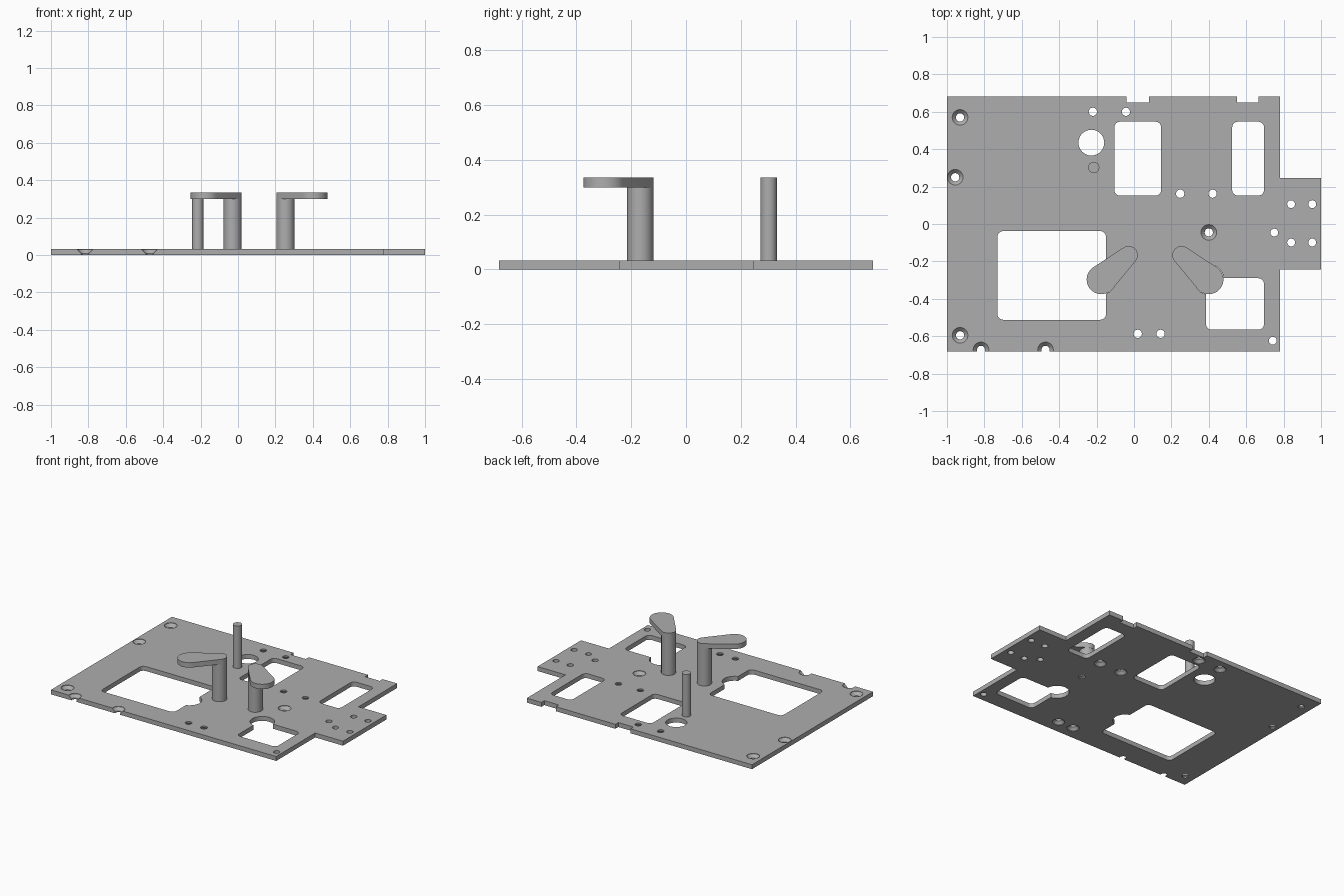
import bpy, bmesh, math
from mathutils import Vector

if "Cube" in bpy.data.objects:
    bpy.data.objects.remove(bpy.data.objects["Cube"], do_unlink=True)

grey = bpy.data.materials.new("plain grey")
grey.use_nodes = True
grey.diffuse_color = (0.42, 0.42, 0.42, 1)
grey.node_tree.nodes["Principled BSDF"].inputs["Base Color"].default_value = grey.diffuse_color

T = 0.032      # plate thickness
TOP = 0.335    # height of posts and arms


def loft(name, sections):
    """Closed solid through (z, outline) sections with equal point counts."""
    bm = bmesh.new()
    rings = [[bm.verts.new((x, y, z)) for x, y in pts] for z, pts in sections]
    for lo, hi in zip(rings, rings[1:]):
        for i in range(len(lo)):
            j = (i + 1) % len(lo)
            bm.faces.new((lo[i], lo[j], hi[j], hi[i]))
    bm.faces.new(rings[0][::-1])
    bm.faces.new(rings[-1])
    bmesh.ops.recalc_face_normals(bm, faces=bm.faces)
    mesh = bpy.data.meshes.new(name)
    bm.to_mesh(mesh)
    bm.free()
    mesh.materials.append(grey)
    ob = bpy.data.objects.new(name, mesh)
    bpy.context.collection.objects.link(ob)
    return ob


def prism(name, pts, z0, z1):
    return loft(name, [(z0, pts), (z1, pts)])


def arc(x, y, r, a0, a1, n):
    return [(x + r * math.cos(a0 + (a1 - a0) * i / n),
             y + r * math.sin(a0 + (a1 - a0) * i / n)) for i in range(n + 1)]


def circle(x, y, r, n=32):
    return arc(x, y, r, 0, math.tau, n)[:-1]


def rounded(x0, x1, y0, y1, r=0.03):
    q = math.pi / 2
    corners = ((x1 - r, y1 - r), (x0 + r, y1 - r), (x0 + r, y0 + r), (x1 - r, y0 + r))
    return [p for i, c in enumerate(corners) for p in arc(*c, r, i * q, (i + 1) * q, 6)]


def capsule(a, ra, b, rb):
    """Outline wrapped around two circles of different size."""
    d = Vector(b) - Vector(a)
    t = math.atan2(d.y, d.x)
    s = math.acos((ra - rb) / d.length)
    return arc(*a, ra, t + s, t + math.tau - s, 24) + arc(*b, rb, t - s, t + s, 18)


def cut(target, cutter):
    cutter.hide_render = True
    mod = target.modifiers.new("cut", "BOOLEAN")
    mod.operation, mod.solver, mod.object = "DIFFERENCE", "EXACT", cutter
    bpy.context.view_layer.objects.active = target
    bpy.ops.object.modifier_apply(modifier=mod.name)
    bpy.data.objects.remove(cutter, do_unlink=True)


def smooth(ob):
    bpy.ops.object.select_all(action="DESELECT")
    ob.select_set(True)
    bpy.context.view_layer.objects.active = ob
    bpy.ops.object.shade_smooth_by_angle(angle=math.radians(30))


# Base plate outline with side tab and two rear notches
B = 0.683
plate = prism("base_plate", [
    (-1, -B), (0.78, -B), (0.78, -0.243), (1, -0.243), (1, 0.247), (0.78, 0.247),
    (0.78, B), (0.665, B), (0.665, 0.65), (0.55, 0.65), (0.55, B),
    (0.08, B), (0.08, 0.65), (-0.04, 0.65), (-0.04, B), (-1, B)], 0, T)

# Windows
for box in ((-0.73, -0.15, -0.512, -0.038), (-0.105, 0.145, 0.152, 0.547),
            (0.525, 0.695, 0.152, 0.547), (0.385, 0.695, -0.565, -0.29)):
    cut(plate, prism("window_cutter", rounded(*box), -0.1, 0.1))

# Clearance holes under the arm tips and the large round hole
arm_tips = ((-0.175, -0.297), (0.4, -0.297))
arm_roots = ((-0.029, -0.167), (0.254, -0.167))
for (x, y), r in ((arm_tips[0], 0.08), (arm_tips[1], 0.08), ((-0.228, 0.435), 0.069)):
    cut(plate, prism("round_cutter", circle(x, y, r), -0.1, 0.1))

# Screw holes countersunk from above
for x, y in ((-0.93, 0.57), (-0.956, 0.25), (-0.93, -0.595),
             (-0.818, -0.673), (-0.473, -0.673), (0.4, -0.045)):
    cut(plate, loft("screw_cutter", [(z, circle(x, y, r, 24)) for z, r in
        ((-0.1, 0.022), (0.008, 0.022), (T - 0.003, 0.042), (0.1, 0.042))]))

# Screw holes countersunk from below
for x, y in ((-0.22, 0.6), (-0.043, 0.6), (0.247, 0.162),
             (0.42, 0.162), (0.02, -0.587), (0.142, -0.587)):
    cut(plate, loft("screw_cutter", [(z, circle(x, y, r, 24)) for z, r in
        ((-0.1, 0.04), (0.003, 0.04), (T - 0.01, 0.022), (0.1, 0.022))]))

# Plain holes in the tab and front corner
for x, y in ((0.84, 0.106), (0.953, 0.106), (0.84, -0.099), (0.953, -0.099),
             (0.75, -0.046), (0.742, -0.624)):
    cut(plate, prism("hole_cutter", circle(x, y, 0.021, 24), -0.1, 0.1))
smooth(plate)

# Posts with tapered arms, and the slim rear pin
for side, root, tip in zip(("right", "left"), arm_roots, arm_tips):
    smooth(prism(side + "_post", circle(*root, 0.048), T - 0.01, TOP - 0.03))
    smooth(prism(side + "_arm", capsule(tip, 0.078, root, 0.049), TOP - 0.035, TOP))
smooth(prism("rear_pin", circle(-0.215, 0.302, 0.03), T - 0.01, TOP))
